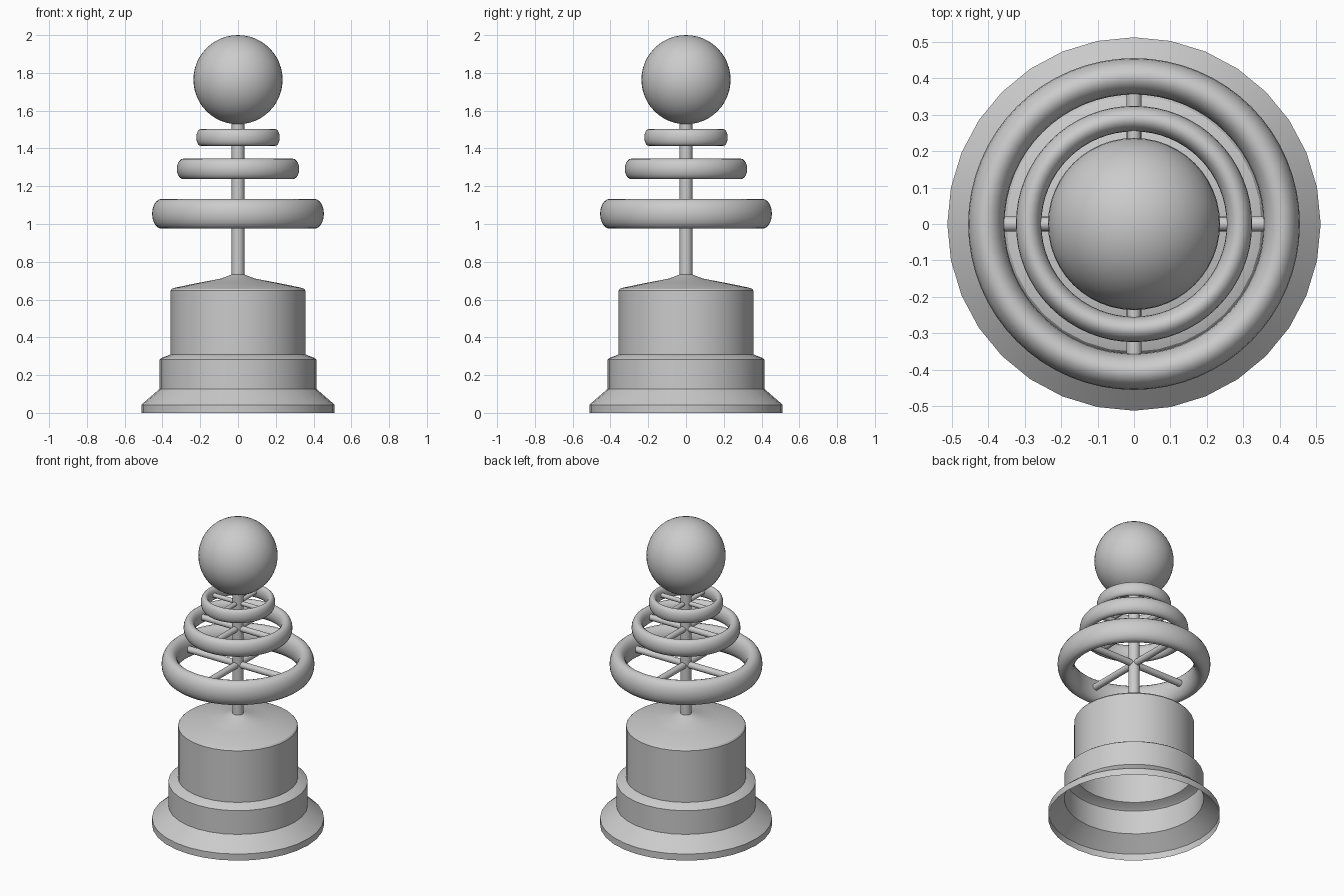
import bpy
import math

if "Cube" in bpy.data.objects:
    bpy.data.objects.remove(bpy.data.objects["Cube"])


def smooth(obj, angle=35):
    bpy.ops.object.select_all(action='DESELECT')
    obj.select_set(True)
    bpy.context.view_layer.objects.active = obj
    bpy.ops.object.shade_smooth_by_angle(angle=math.radians(angle))


def lathe(name, profile, sides, closed=False, angle=35):
    """Spin an (r, z) profile round the z axis."""
    n = len(profile)
    verts = [(r * math.cos(a), r * math.sin(a), z)
             for a in (2 * math.pi * i / sides for i in range(sides))
             for r, z in profile]
    faces = []
    for i in range(sides):
        j = (i + 1) % sides
        for k in range(n if closed else n - 1):
            m = (k + 1) % n
            faces.append((i * n + k, j * n + k, j * n + m, i * n + m))
    mesh = bpy.data.meshes.new(name)
    mesh.from_pydata(verts, [], faces)
    obj = bpy.data.objects.new(name, mesh)
    bpy.context.collection.objects.link(obj)
    smooth(obj, angle)
    return obj


def rod(name, radius, length, z, rotation=(0, 0, 0)):
    bpy.ops.mesh.primitive_cylinder_add(vertices=16, radius=radius, depth=length,
                                        location=(0, 0, z), rotation=rotation)
    bpy.context.object.name = name
    smooth(bpy.context.object)


# Hollow stepped base, open underneath
lathe("base", [(0.512, 0), (0.512, 0.043), (0.415, 0.127), (0.415, 0.283),
               (0.405, 0.291), (0.365, 0.306), (0.357, 0.31), (0.357, 0.648),
               (0.35, 0.657), (0.33, 0.664), (0.2, 0.69), (0.09, 0.711),
               (0.033, 0.733)], 32, angle=25)

# Central pole
rod("pole", 0.034, 0.83, 1.135)

# Three oval-section rings, each on a cross of spokes:
# name, outer radius, inner radius, bottom z, top z, spoke radius
for name, outer, inner, low, high, spoke in (
        ("lower", 0.455, 0.355, 0.975, 1.133, 0.021),
        ("middle", 0.324, 0.254, 1.237, 1.346, 0.019),
        ("upper", 0.221, 0.173, 1.414, 1.502, 0.014)):
    mid, half_w = (outer + inner) / 2, (outer - inner) / 2
    z, half_h = (low + high) / 2, (high - low) / 2
    section = [(mid + half_w * math.cos(t), z + half_h * math.sin(t))
               for t in (2 * math.pi * k / 20 for k in range(20))]
    lathe(name + "_ring", section, 64, closed=True, angle=60)
    rod(name + "_spoke_x", spoke, 2 * inner + 0.012, z, (0, math.pi / 2, 0))
    rod(name + "_spoke_y", spoke, 2 * inner + 0.012, z, (math.pi / 2, 0, 0))

# Ball on top
bpy.ops.mesh.primitive_uv_sphere_add(segments=48, ring_count=24, radius=0.236,
                                     location=(0, 0, 1.764))
bpy.context.object.name = "top_ball"
smooth(bpy.context.object)
